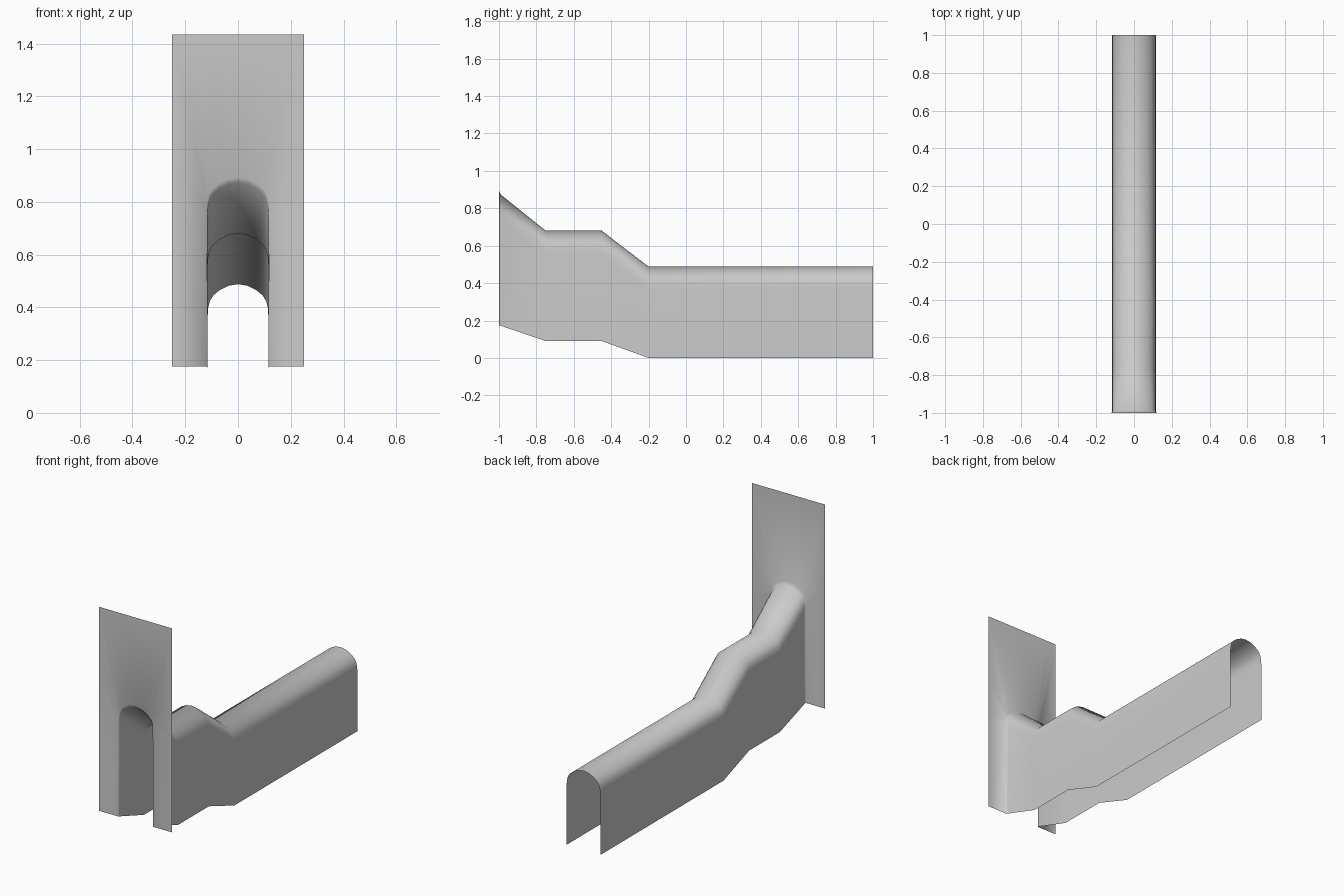
import bpy

if "Cube" in bpy.data.objects:
    bpy.data.objects.remove(bpy.data.objects["Cube"])

# Half cross-section of the arch: (x, drop below crown)
half = [(0.115, 0.12), (0.113, 0.09), (0.107, 0.065), (0.094, 0.043),
        (0.07, 0.023), (0.036, 0.006)]


def ring(y, bottom, crown, grow=0.0):
    """Open U-shaped section, from left foot over the crown to right foot."""
    right = [(0.116 + grow, bottom)] + [(x + grow, crown - d) for x, d in half]
    pts = [(-x, z) for x, z in right] + [(0, crown)] + right[::-1]
    return [(x, y, z) for x, z in pts]


# Tunnel sections from the far end to the flared mouth
rings = [ring(1.0, 0.0, 0.488), ring(-0.2, 0.0, 0.488),
         ring(-0.45, 0.09, 0.68), ring(-0.75, 0.09, 0.68),
         ring(-0.99, 0.172, 0.873), ring(-1.0, 0.175, 0.893, 0.003)]

# Outer rectangle of the front wall, matched point for point to the mouth
right = [(0.25, 0.175), (0.25, 0.78), (0.25, 1.0), (0.25, 1.434),
         (0.18, 1.434), (0.12, 1.434), (0.06, 1.434)]
outer = [(-x, z) for x, z in right] + [(0, 1.434)] + right[::-1]
rings.append([(x, -1.0, z) for x, z in outer])

n = len(rings[0])
verts = [p for r in rings for p in r]
faces = [(k * n + i, k * n + i + 1, (k + 1) * n + i + 1, (k + 1) * n + i)
         for k in range(len(rings) - 1) for i in range(n - 1)]

mesh = bpy.data.meshes.new("tunnel_with_front_wall")
mesh.from_pydata(verts, [], faces)
mesh.update()
obj = bpy.data.objects.new("tunnel_with_front_wall", mesh)
bpy.context.collection.objects.link(obj)
if mesh.polygons[0].normal.x > 0:   # left wall must face outward
    mesh.flip_normals()
for p in mesh.polygons:
    p.use_smooth = True
